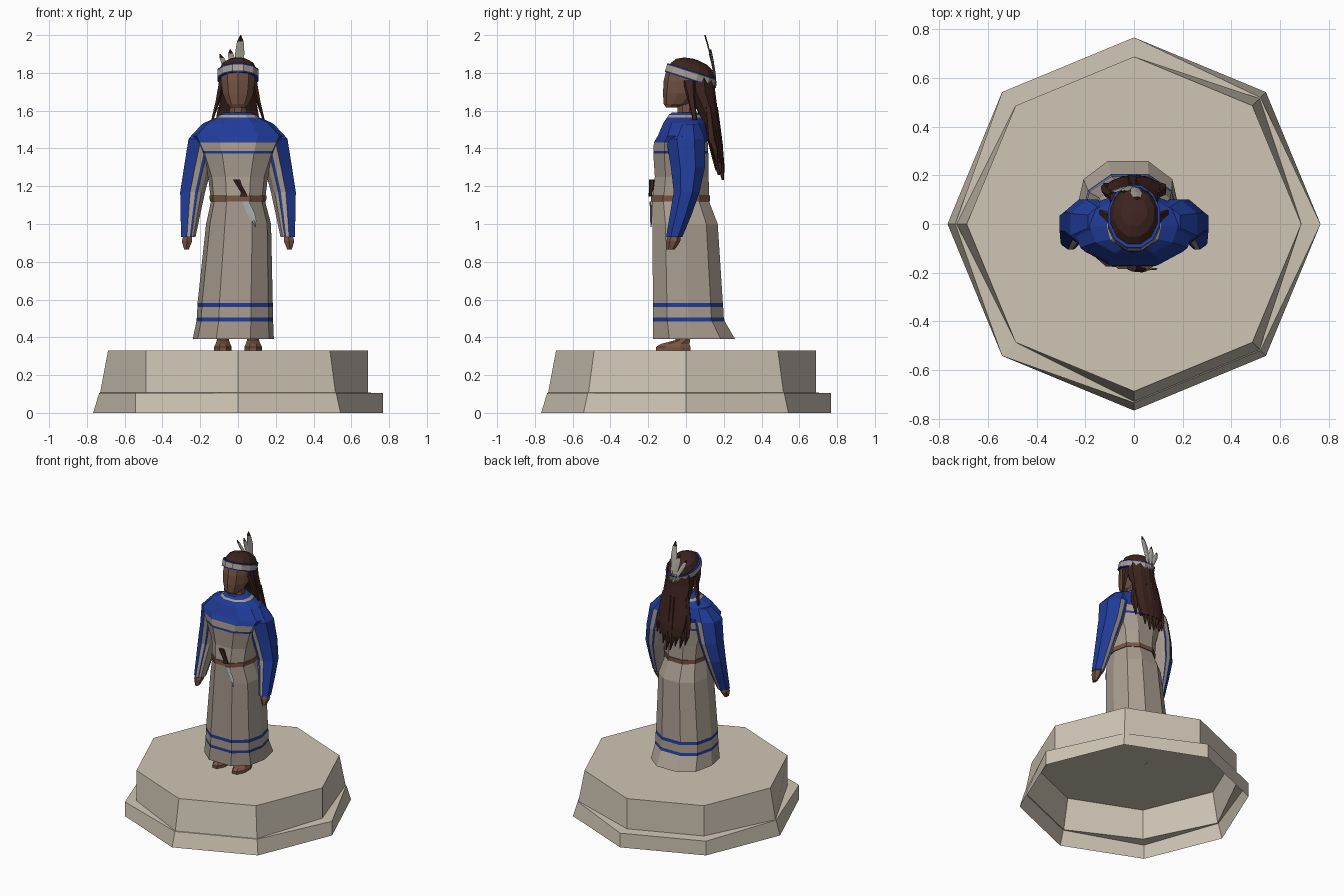
import bpy, bmesh, math, random
from mathutils import Matrix

if "Cube" in bpy.data.objects:
    bpy.data.objects.remove(bpy.data.objects["Cube"])

random.seed(4)


def mat(name, *rgb):
    m = bpy.data.materials.new(name)
    m.diffuse_color = (*rgb, 1)
    m.use_nodes = True
    m.node_tree.nodes["Principled BSDF"].inputs["Base Color"].default_value = m.diffuse_color
    return m


STONE = mat("stone", .62, .56, .46)
CREAM = mat("cream_cloth", .40, .34, .28)
BLUE = mat("blue_cloth", .015, .045, .32)
SKIN = mat("skin", .17, .085, .055)
HAIR = mat("hair", .045, .017, .013)
LEATHER = mat("leather", .19, .09, .055)
FEATHER = mat("feather", .42, .40, .36)
DARK = mat("dark_wood", .035, .015, .012)
STEEL = mat("blade", .45, .47, .48)


def ngon(n, phase=.5):
    return [(math.cos((i + phase) * math.tau / n), math.sin((i + phase) * math.tau / n)) for i in range(n)]


def loft(name, rings, profile, mats, caps=(True, True), sides=None, matrix=None):
    """Stack of profile rings: (z, centre x, half width, y front, y back).
    mats: one material per band, None means use the per-side materials."""
    if not isinstance(mats, list):
        mats = [mats] * (len(rings) - 1)
    slots = []
    for m in mats + (sides or []):
        if m and m not in slots:
            slots.append(m)
    bm = bmesh.new()
    loops = []
    for z, xc, w, yf, yb in rings:
        loops.append([bm.verts.new((xc + w * u, (yf + yb) / 2 + (yb - yf) / 2 * v, z)) for u, v in profile])
    n = len(profile)
    for k, (a, b) in enumerate(zip(loops, loops[1:])):
        for i in range(n):
            j = (i + 1) % n
            f = bm.faces.new((a[i], a[j], b[j], b[i]))
            f.material_index = slots.index(mats[k] or sides[i])
    for use, loop, m in ((caps[0], loops[0], mats[0]), (caps[1], loops[-1], mats[-1])):
        if use:
            bm.faces.new(loop).material_index = slots.index(m or sides[0])
    bmesh.ops.recalc_face_normals(bm, faces=bm.faces)
    if matrix:
        bm.transform(matrix)
    me = bpy.data.meshes.new(name)
    bm.to_mesh(me)
    bm.free()
    for m in slots:
        me.materials.append(m)
    ob = bpy.data.objects.new(name, me)
    bpy.context.collection.objects.link(ob)
    return ob


# Octagonal plinth: open underneath, the step is worn away at some corners
bm = bmesh.new()
stepped = [True, False, True, True, False, True, False, False]
prev = []
for level in range(4):
    loop = []
    for i in range(8):
        r, z = [(.767, 0), (.767 if stepped[i] else .735, .105),
                (.688 if stepped[i] else .730, .107), (.688, .33)][level]
        a = i * math.pi / 4
        loop.append(bm.verts.new((r * math.cos(a), r * math.sin(a), z)))
    for i in range(8):
        if prev:
            bm.faces.new((prev[i], prev[(i + 1) % 8], loop[(i + 1) % 8], loop[i]))
    prev = loop
bm.faces.new(prev)
me = bpy.data.meshes.new("plinth")
bm.to_mesh(me)
bm.free()
me.materials.append(STONE)
bpy.context.collection.objects.link(bpy.data.objects.new("plinth", me))

# Long dress with striped hem and blue yoke
half = [(.42, -1), (.88, -.6), (1, 0), (.85, .65), (.38, 1)]
BODY = half + [(-u, v) for u, v in reversed(half)]
dress = [(.39, -.025, .215, -.175, .26), (.485, -.017, .203, -.175, .205),
         (.505, -.016, .202, -.175, .2), (.56, -.015, .2, -.175, .197),
         (.583, -.015, .199, -.175, .195), (1.0, .003, .172, -.178, .168),
         (1.12, 0, .143, -.18, .122), (1.25, 0, .158, -.165, .12),
         (1.372, 0, .2, -.173, .118), (1.387, 0, .207, -.173, .117),
         (1.432, 0, .23, -.17, .115), (1.465, 0, .25, -.15, .112),
         (1.535, 0, .18, -.12, .1), (1.565, 0, .112, -.1, .085),
         (1.577, 0, .095, -.092, .075), (1.59, 0, .075, -.075, .062)]
loft("dress", dress, BODY,
     [CREAM, BLUE, CREAM, BLUE, CREAM, CREAM, CREAM, CREAM, BLUE, CREAM, BLUE, BLUE, BLUE, CREAM, BLUE],
     caps=(False, True))
loft("belt", [(1.12, 0, .149, -.186, .128), (1.15, 0, .151, -.184, .128)], BODY, LEATHER)

# Sleeves with a stripe running down front and back, hands, legs and shoes
SLEEVE = [(-1, 0), (-.7, -.8), (-.4, -1), (-.2, -1), (.2, -1), (1, -.45),
          (1, .45), (.2, 1), (-.2, 1), (-.4, 1), (-.7, .8)]
SLEEVE_MATS = [CREAM, CREAM, BLUE, CREAM, BLUE, BLUE, BLUE, CREAM, BLUE, CREAM, CREAM]
sleeve = [(1.53, .14, .05, -.05, .07), (1.45, .18, .082, -.105, .1), (1.30, .213, .073, -.08, .1),
          (1.17, .24, .066, -.065, .072), (1.05, .252, .052, -.085, .03), (.93, .263, .038, -.105, -.02)]
hand = [(.95, .265, .024, -.09, -.03), (.91, .27, .032, -.105, -.03),
        (.885, .272, .022, -.105, -.045), (.865, .272, .014, -.105, -.06)]
shoe = [(.33, .08, .05, -.165, .03), (.35, .08, .05, -.165, .03), (.365, .08, .042, -.14, .025),
        (.385, .08, .035, -.06, .025), (.5, .08, .035, -.045, .03)]
for s, side in ((1, "right"), (-1, "left")):
    flip = Matrix.Scale(s, 4, (1, 0, 0))
    parts = [loft(side + "_sleeve", sleeve, SLEEVE, [BLUE, None, None, None, None], sides=SLEEVE_MATS, matrix=flip),
             loft(side + "_hand", hand, ngon(6), SKIN, matrix=flip),
             loft(side + "_shoe", shoe, ngon(8), LEATHER, matrix=flip),
             loft(side + "_side_lock", [(1.76, .085, .018, -.02, .05), (1.65, .108, .013, .01, .05),
                                        (1.55, .137, .006, .035, .06)], ngon(5), HAIR, matrix=flip)]
    if s < 0:
        for ob in parts:
            ob.data.flip_normals()

# Neck and head
loft("neck", [(1.55, 0, .05, -.05, .05), (1.66, 0, .045, -.05, .05)], ngon(8), SKIN)
loft("head", [(1.617, 0, .04, -.105, -.05), (1.635, 0, .06, -.118, .03), (1.69, 0, .085, -.122, .09),
              (1.76, 0, .095, -.118, .12), (1.83, 0, .09, -.1, .12)], ngon(10), SKIN)

# Tilted crown of hair and headband
tilt = Matrix.Translation((0, .022, 1.788)) @ Matrix.Rotation(-.31, 4, 'X')
loft("hair_crown", [(-.02, 0, .102, -.125, .132), (.03, 0, .1, -.122, .13), (.06, 0, .085, -.1, .108),
                    (.08, 0, .055, -.06, .07), (.088, 0, .01, -.01, .012)], ngon(12), HAIR, matrix=tilt)
band = [(z, 0, .111, -.138, .142) for z in (-.024, -.016, .016, .024)]
loft("headband", band, ngon(12), [BLUE, CREAM, BLUE], matrix=tilt)

# Long hair down the back, ending in ragged locks
loft("back_hair", [(1.79, 0, .095, -.01, .15), (1.7, 0, .103, .0, .155), (1.6, 0, .105, .06, .168),
                   (1.5, 0, .115, .1, .182), (1.42, 0, .11, .125, .195), (1.34, 0, .085, .15, .2)],
     ngon(10), HAIR)
for i in range(8):
    x = -.112 + i * .032
    end = random.uniform(1.22, 1.3) + abs(x) * .4
    y = .165 - abs(x) * .35
    loft("hair_lock_%d" % (i + 1), [(1.62, x * .8, .016, y - .025, y + .01), (1.45, x, .022, y - .015, y + .033),
                                    (end + .07, x * 1.05, .018, y + .01, y + .045),
                                    (end, x + .008, .003, y + .03, y + .042)], ngon(5), HAIR)


# Feathers tucked in the headband: thin leaf shapes
def feather(name, x0, x1, z0, z1, y0, y1, w):
    rings = []
    for t, k in ((0, .15), (.3, .7), (.65, 1), (.88, .7), (1, .1)):
        y = y0 + (y1 - y0) * t ** 1.6
        rings.append((z0 + (z1 - z0) * t, x0 + (x1 - x0) * t, w * k, y - .004, y + .004))
    loft(name, rings, ngon(4, 0), [FEATHER, FEATHER, FEATHER, DARK])


feather("tall_feather", 0, .014, 1.72, 2.0, .155, .1, .025)
feather("middle_feather", -.01, -.042, 1.73, 1.925, .158, .13, .02)
feather("short_feather", -.015, -.095, 1.73, 1.90, .155, .125, .018)

# Knife at the belt
loft("knife_handle", [(1.145, .03, .024, -.2, -.178), (1.165, .03, .016, -.197, -.178),
                      (1.205, .006, .017, -.197, -.165), (1.235, -.008, .022, -.195, -.165)], ngon(6), DARK)
loft("knife_blade", [(1.12, .04, .018, -.193, -.182), (1.06, .066, .022, -.19, -.18),
                     (1.02, .084, .013, -.19, -.18), (.985, .093, .002, -.188, -.182)], ngon(4, 0), STEEL)
